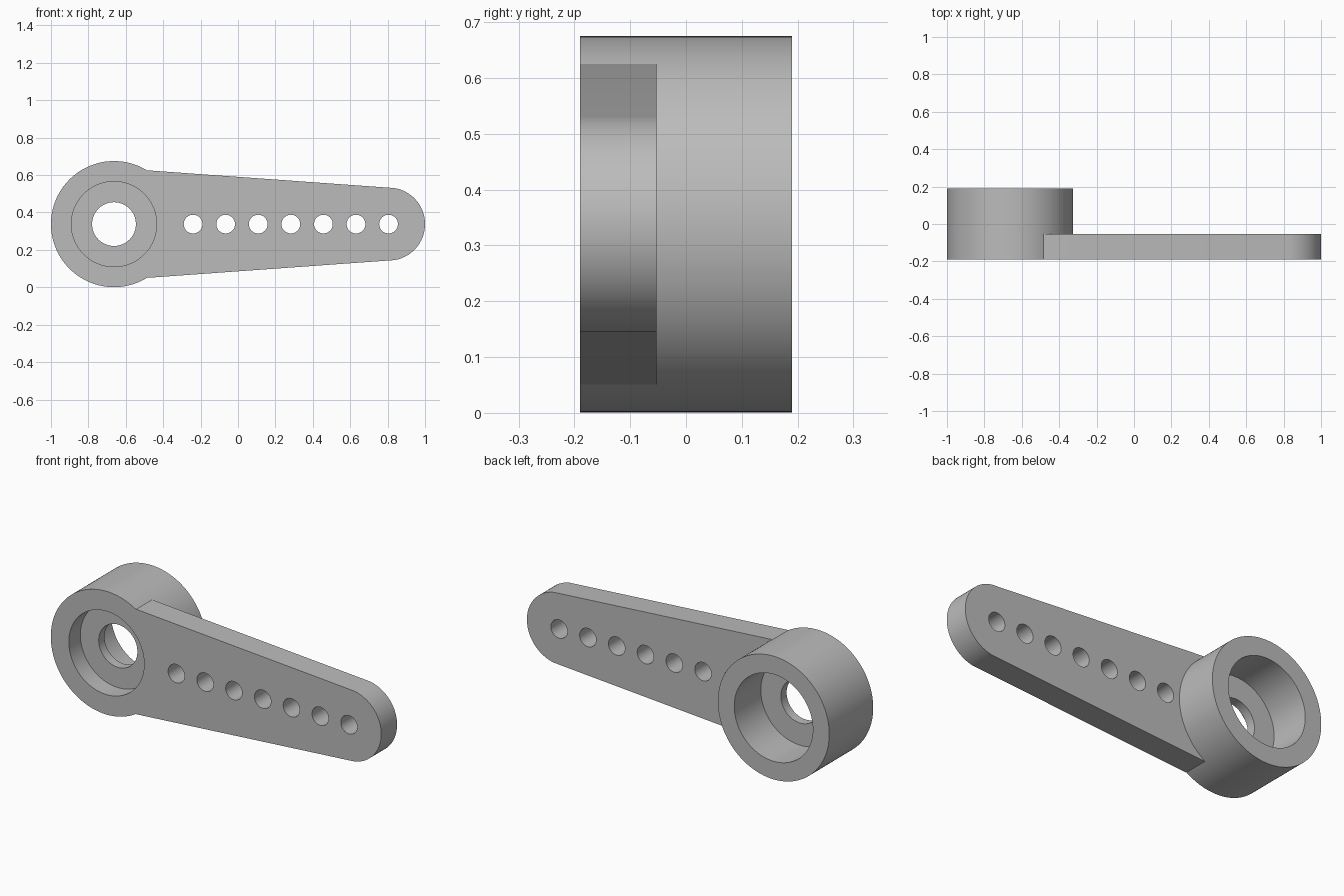
import bpy, bmesh, math
from mathutils import Vector

cube = bpy.data.objects.get("Cube")
if cube:
    bpy.data.objects.remove(cube, do_unlink=True)

FRONT, BACK, ARM_BACK = -0.19, 0.19, -0.053
HUB_X, TIP_X, MID_Z = -0.663, 0.805, 0.338

grey = bpy.data.materials.new("plain grey")
grey.use_nodes = True
colour = (0.5, 0.5, 0.5, 1)
grey.diffuse_color = colour
grey.node_tree.nodes["Principled BSDF"].inputs["Base Color"].default_value = colour


def prism(name, outline, y0, y1):
    """Extrude an outline of (x, z) points from y0 to y1."""
    bm = bmesh.new()
    face = bm.faces.new([bm.verts.new((x, y0, MID_Z + z)) for x, z in outline])
    ext = bmesh.ops.extrude_face_region(bm, geom=[face])
    verts = [g for g in ext["geom"] if isinstance(g, bmesh.types.BMVert)]
    bmesh.ops.translate(bm, verts=verts, vec=Vector((0, y1 - y0, 0)))
    bmesh.ops.recalc_face_normals(bm, faces=bm.faces[:])
    mesh = bpy.data.meshes.new(name)
    bm.to_mesh(mesh)
    bm.free()
    mesh.materials.append(grey)
    obj = bpy.data.objects.new(name, mesh)
    bpy.context.collection.objects.link(obj)
    return obj


def arc(x, radius, start, end, steps):
    angles = [math.radians(start + (end - start) * i / steps) for i in range(steps + 1)]
    return [(x + radius * math.cos(a), radius * math.sin(a)) for a in angles]


def disc(name, x, radius, y0, y1, sides=96):
    return prism(name, arc(x, radius, 0, 360, sides)[:-1], y0, y1)


def combine(target, other, operation):
    """Apply a boolean and remove the helper."""
    mod = target.modifiers.new(operation.lower(), "BOOLEAN")
    mod.operation, mod.solver, mod.object = operation, "EXACT", other
    bpy.context.view_layer.objects.active = target
    bpy.ops.object.modifier_apply(modifier=mod.name)
    bpy.data.objects.remove(other, do_unlink=True)


# Hub with tapered, round-ended arm
lever = disc("lever_arm", HUB_X, 0.337, FRONT, BACK, 128)
outline = [(-0.6, -0.25), (-0.48, -0.287)] + arc(TIP_X, 0.195, -81, 81, 48)
outline += [(-0.48, 0.287), (-0.6, 0.25)]
combine(lever, prism("arm", outline, FRONT, ARM_BACK), "UNION")

# Shaft hole with a shallow front recess and a deep rear socket
combine(lever, disc("shaft_hole", HUB_X, 0.117, FRONT - 0.1, BACK + 0.1), "DIFFERENCE")
combine(lever, disc("front_recess", HUB_X, 0.228, FRONT - 0.1, FRONT + 0.1), "DIFFERENCE")
combine(lever, disc("rear_socket", HUB_X, 0.238, FRONT + 0.15, BACK + 0.1), "DIFFERENCE")

# Row of linkage holes
for i in range(7):
    hole = disc("linkage_hole", TIP_X - i * 0.1742, 0.05, FRONT - 0.1, ARM_BACK + 0.1, 48)
    combine(lever, hole, "DIFFERENCE")

bpy.ops.object.select_all(action="DESELECT")
lever.select_set(True)
bpy.context.view_layer.objects.active = lever
bpy.ops.object.shade_smooth_by_angle(angle=math.radians(20))
